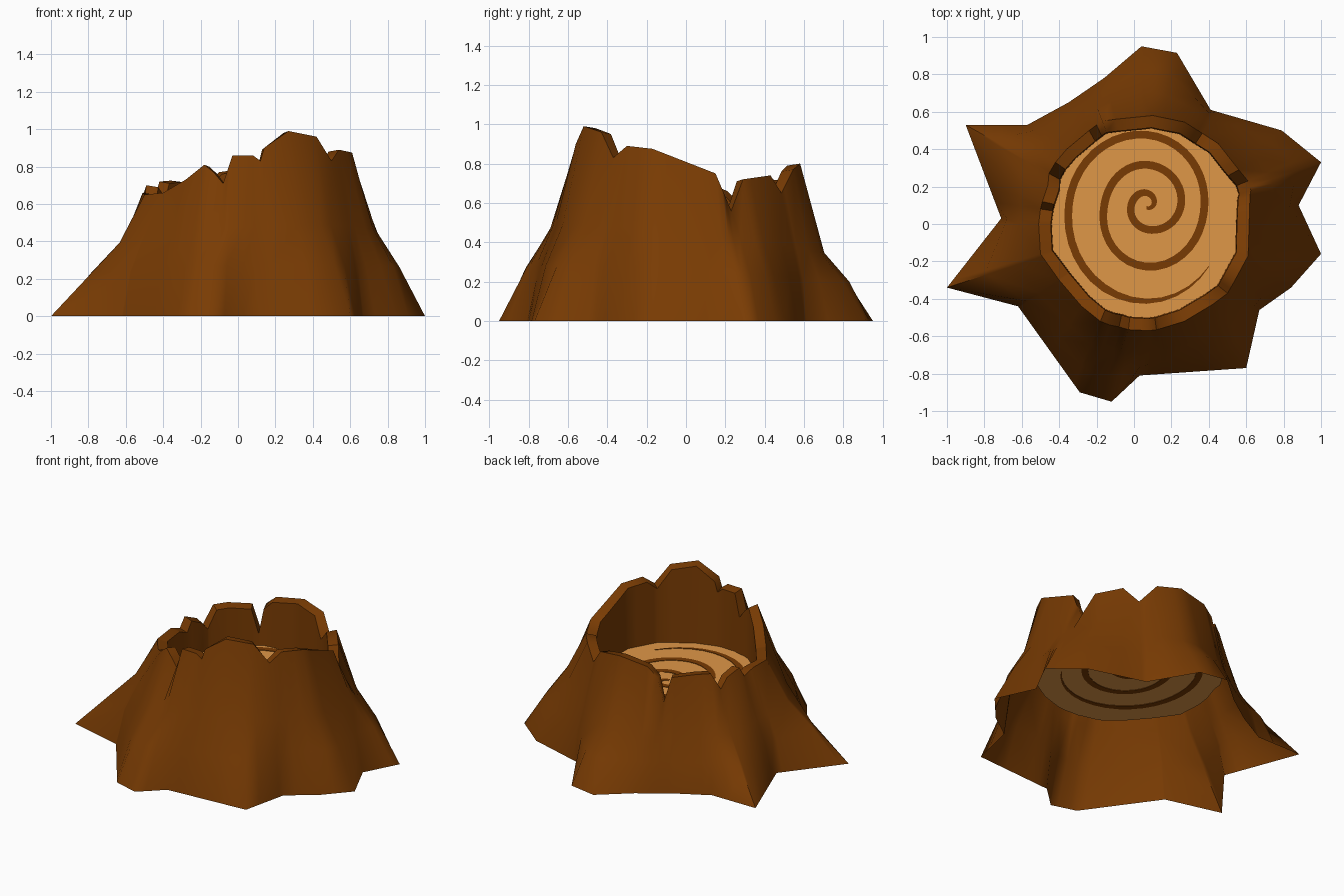
import bpy, math

if "Cube" in bpy.data.objects:
    bpy.data.objects.remove(bpy.data.objects["Cube"])

CX, CY = 0.04, 0.0      # polar centre of the trunk
DISC_Z = 0.45           # height of the cut wood


def material(name, rgb):
    m = bpy.data.materials.new(name)
    m.diffuse_color = (*rgb, 1)
    m.use_nodes = True
    m.node_tree.nodes["Principled BSDF"].inputs["Base Color"].default_value = m.diffuse_color
    return m


bark = material("bark brown", (0.190, 0.044, 0.001))
wood = material("cut wood tan", (0.74, 0.31, 0.064))


def add_object(name, verts, faces, mat, smooth=None):
    me = bpy.data.meshes.new(name)
    me.from_pydata(verts, [], faces)
    me.materials.append(mat)
    ob = bpy.data.objects.new(name, me)
    bpy.context.collection.objects.link(ob)
    if smooth:
        bpy.ops.object.select_all(action='DESELECT')
        ob.select_set(True)
        bpy.context.view_layer.objects.active = ob
        bpy.ops.object.shade_smooth_by_angle(angle=math.radians(smooth))
    return ob


# Root outline on the ground (x, y), counter-clockwise
roots = [(1, .33), (.79, .5), (.41, .61), (.23, .915), (.04, .95), (-.16, .78),
         (-.35, .65), (-.57, .53), (-.9, .53), (-.71, .03), (-1, -.34), (-.62, -.44),
         (-.29, -.9), (-.12, -.95), (.03, -.81), (.6, -.77), (.67, -.46),
         (.84, -.34), (1, -.16), (.88, .1)]
# Jagged rim (x, y, z), counter-clockwise
rim = [(.61, .23, .56), (.56, .29, .72), (.45, .43, .74), (.365, .485, .65), (.27, .545, .77),
       (.1, .58, .80), (-.1, .56, .77), (-.17, .55, .71), (-.2, .53, .54), (-.24, .5, .71),
       (-.36, .4, .725), (-.42, .33, .72), (-.455, .27, .60), (-.46, .21, .66),
       (-.49, .12, .70), (-.50, .08, .63), (-.51, 0, .66), (-.5, -.16, .65),
       (-.4, -.3, .66), (-.28, -.44, .73), (-.18, -.52, .81), (-.13, -.54, .77),
       (-.08, -.55, .71), (-.03, -.565, .86), (.08, -.57, .86), (.12, -.565, .83),
       (.14, -.56, .90), (.27, -.52, .99), (.42, -.43, .96), (.5, -.37, .83),
       (.54, -.3, .89), (.61, -.17, .875), (.62, .15, .75), (.625, .18, .68)]


def angle(p):
    return math.atan2(p[1] - CY, p[0] - CX) % math.tau


def ray(poly, a):
    """Radius and height where the ray at angle a crosses the outline."""
    dx, dy = math.cos(a), math.sin(a)
    for p, q in zip(poly, poly[1:] + poly[:1]):
        a0 = angle(p)
        span = (angle(q) - a0) % math.tau
        off = (a - a0 + 1e-7) % math.tau
        if off <= span + 2e-7:
            px, py = p[0] - CX, p[1] - CY
            ex, ey = q[0] - p[0], q[1] - p[1]
            t = (px * dy - py * dx) / (ey * dx - ex * dy)
            r = (px + ex * t) * dx + (py + ey * t) * dy
            z = p[2] + (q[2] - p[2]) * t if len(p) > 2 else 0
            return r, z


def root_radius(a, blur):
    """Ground radius, averaged over a few degrees to soften the ridges."""
    b = math.radians(blur)
    return sum(ray(roots, a + k * b)[0] for k in (-1, -.5, 0, .5, 1)) / 5


# Columns at every corner of both outlines
angles = [angle(p) for p in rim]
for p in roots:
    if min(abs(angle(p) - a) for a in angles) > 0.008:
        angles.append(angle(p))
angles.sort()
n = len(angles)

# Bark shell: flared wall, rim top and inner wall
flare = [(0, 1, 0), (.31, .72, 7), (.54, .39, 13)]   # share of height, of flare, blur
rings = [[] for _ in range(len(flare) + 3)]
disc = []
for a in angles:
    r1, z1 = ray(rim, a)
    r0 = ray(roots, a)[0]
    ca, sa = math.cos(a), math.sin(a)
    top = .76 + .07 * ca - .125 * sa                  # the stump leans up to the front right
    column = [(min(r0, r1 + (root_radius(a, blur) - r1) * f), z * top)
              for z, f, blur in flare]
    column += [(r1, z1), (r1 - .065, z1 - .01), (r1 - .07, DISC_Z + .002)]
    for ring, (r, z) in zip(rings, column):
        ring.append((CX + r * ca, CY + r * sa, z))
    rd = r1 + .015
    disc.append((CX + rd * ca, CY + rd * sa, DISC_Z))
verts = [v for ring in rings for v in ring]
faces = [(j * n + i, j * n + (i + 1) % n, (j + 1) * n + (i + 1) % n, (j + 1) * n + i)
         for j in range(len(rings) - 1) for i in range(n)]
add_object("bark_shell", verts, faces, bark, 55)

# Cut wood disc, open to view from below
add_object("wood_disc", disc + [(CX, CY, DISC_Z)],
           [(i, (i + 1) % n, n) for i in range(n)], wood)

# Growth ring spiral: radius at each quarter turn, starting at the bottom
quarters = [.02, .04, .06, .08, .135, .185, .21, .225, .335, .31, .37, .415, .52, .41]
SX, SY, STEPS, END = .067, .107, 10, 12.5


def spiral_radius(t):
    """Catmull-Rom through the quarter-turn radii."""
    i = min(int(t), len(quarters) - 2)
    u = t - i
    k = [quarters[max(0, min(len(quarters) - 1, i + d))] for d in (-1, 0, 1, 2)]
    return 0.5 * (2 * k[1] + (k[2] - k[0]) * u
                  + (2 * k[0] - 5 * k[1] + 4 * k[2] - k[3]) * u * u
                  + (3 * k[1] - k[0] - 3 * k[2] + k[3]) * u ** 3)


count = int(END * STEPS)
verts, faces = [], []
for s in range(count + 1):
    t = END * s / count
    a = (t - 1) * math.pi / 2
    r = spiral_radius(t)
    half = .021 * min(1, .45 + t * .2, .1 + (END - t) / .9)
    for z in (DISC_Z - .003, DISC_Z + .003):
        for rr in (r - half, r + half):
            verts.append((SX + rr * math.cos(a), SY + rr * math.sin(a), z))
for s in range(count):
    b, c = s * 4, s * 4 + 4
    faces += [(b + 2, b + 3, c + 3, c + 2), (b, c, c + 1, b + 1),
              (b + 1, c + 1, c + 3, b + 3), (b, b + 2, c + 2, c)]
add_object("growth_ring_spiral", verts, faces, bark)
